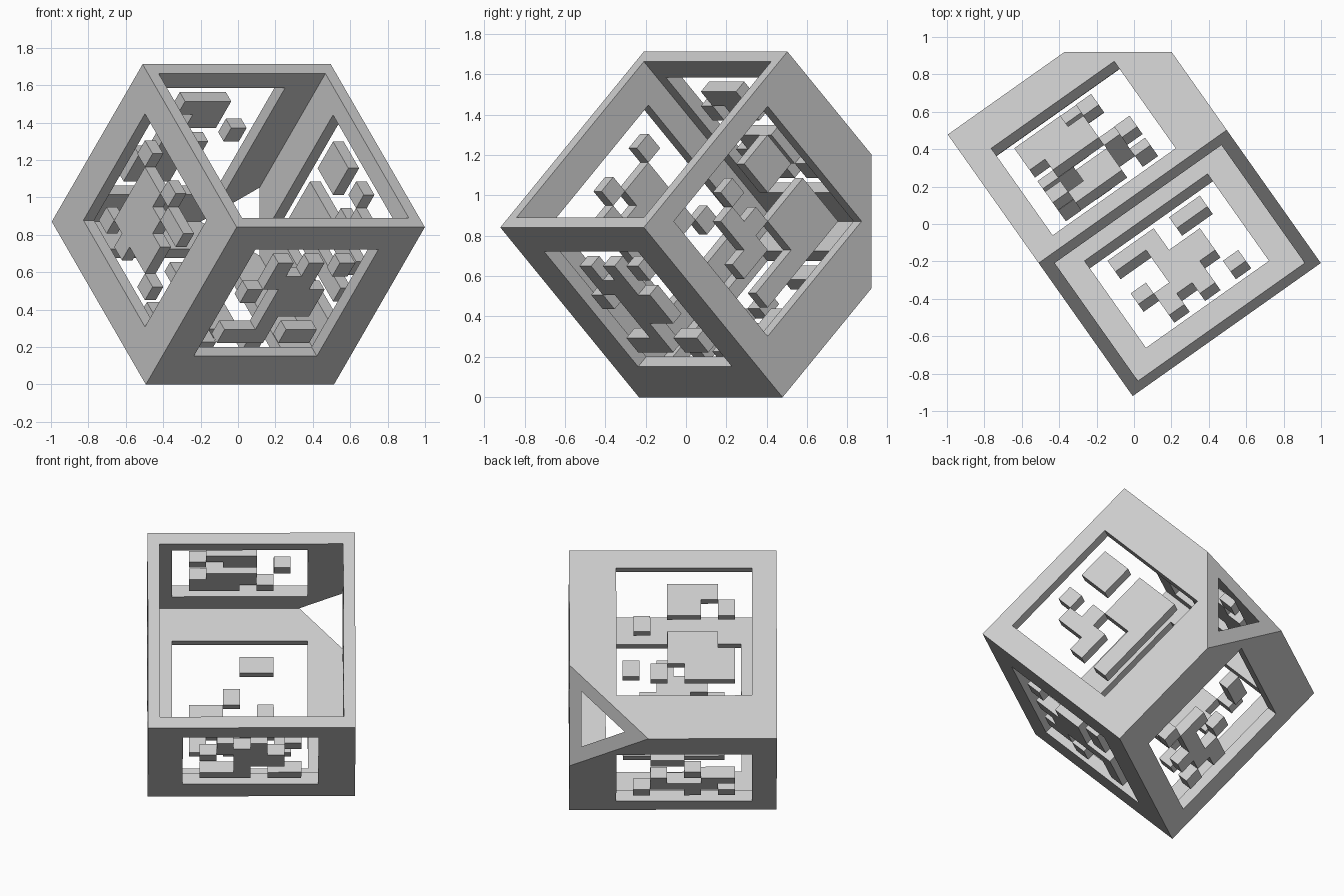
import bpy, bmesh
from math import sqrt
from mathutils import Matrix, Vector

if "Cube" in bpy.data.objects:
    bpy.data.objects.remove(bpy.data.objects["Cube"])

grey = bpy.data.materials.new("light_grey")
grey.use_nodes = True
grey.diffuse_color = (0.6, 0.6, 0.6, 1)
grey.node_tree.nodes["Principled BSDF"].inputs["Base Color"].default_value = (0.6, 0.6, 0.6, 1)

# The box stands on a corner: its own axes a, b, c all lean equally towards +y
h, s, d = sqrt(1 / 3), sqrt(1 / 6), sqrt(1 / 2)
AXES = Matrix(((2 * s, -s, -s), (h, h, h), (0, d, -d))).to_4x4()
TILT = Matrix.Translation((-0.007, -0.92, 0.841)) @ AXES

SIZE = (1.232, 1.232, 1.19)
WALL = 0.07
CELL = 0.1007
CUT_Y = 0.92


def add_box(bm, low, high):
    low, high = Vector(low), Vector(high)
    m = Matrix.Translation((low + high) / 2) @ Matrix.Diagonal((high - low).to_4d())
    m[3][3] = 1
    bmesh.ops.create_cube(bm, size=1, matrix=m)


def make_object(name, boxes, matrix=TILT):
    bm = bmesh.new()
    for low, high in boxes:
        add_box(bm, low, high)
    bmesh.ops.transform(bm, matrix=matrix, verts=bm.verts)
    bmesh.ops.recalc_face_normals(bm, faces=bm.faces)
    mesh = bpy.data.meshes.new(name)
    bm.to_mesh(mesh)
    bm.free()
    mesh.materials.append(grey)
    obj = bpy.data.objects.new(name, mesh)
    bpy.context.collection.objects.link(obj)
    return obj


def subtract(obj, cutter):
    mod = obj.modifiers.new("cut", "BOOLEAN")
    mod.operation, mod.solver, mod.object = "DIFFERENCE", "EXACT", cutter
    graph = bpy.context.evaluated_depsgraph_get()
    mesh = bpy.data.meshes.new_from_object(obj.evaluated_get(graph))
    obj.modifiers.clear()
    obj.data = mesh
    bpy.data.objects.remove(cutter)


# Panels: wall axis, far side or near side, row axis, column axis,
# window start along rows and columns, and the inner tiles of the window
A, B, C = 0, 1, 2
PANELS = {
    "left_wall": (A, False, C, B, 0.172, 0.224,
                  ("..#..#", "##.##.", "..###.", ".####.", ".####.", "#..#.#")),
    "right_wall": (A, True, C, B, 0.107, 0.15,
                   ("..#.##", ".#..##", ".##...", "##.###", "...###", "######")),
    "lower_wall": (B, False, C, A, 0.17, 0.207,
                   (".#.#.#", ".###..", "#.###.", "..###.", "..#...", "###.##")),
    "upper_wall": (B, True, C, A, 0.11, 0.147,
                   (".###..", "#.##..", ".....#", ".###..", "####..", "###.#.")),
    "back_wall": (C, True, B, A, 0.15, 0.147,
                  ("#.#..#", ".####.", "##..#.", "..#...", "......", "...##.")),
}


def span(axis, far, row_axis, col_axis, rows, cols, extra=0):
    """Low and high corners of a block set into one wall."""
    low, high = [0, 0, 0], [0, 0, 0]
    start = SIZE[axis] - WALL if far else 0
    low[axis], high[axis] = start - extra, start + WALL + extra
    low[row_axis], high[row_axis] = rows
    low[col_axis], high[col_axis] = cols
    return low, high


# Open box with five walls
shell = make_object("box_shell", [((0, 0, 0), SIZE)])
inner = [v - WALL for v in SIZE]
subtract(shell, make_object("cavity_cutter", [((WALL, WALL, -0.2), inner)]))

for name, (axis, far, ra, ca, r0, c0, tiles) in PANELS.items():
    # Square window through the wall
    window = span(axis, far, ra, ca, (r0, r0 + 8 * CELL), (c0, c0 + 8 * CELL), 0.03)
    subtract(shell, make_object("window_cutter", [window]))

    # Floating tiles, one bar for each run in a row
    bars = []
    for r, line in enumerate(tiles, 1):
        col = 0
        while col < len(line):
            end = col
            while end < len(line) and line[end] == "#":
                end += 1
            if end > col:
                bars.append(span(axis, far, ra, ca,
                                 (r0 + r * CELL, r0 + (r + 1) * CELL),
                                 (c0 + (col + 1) * CELL, c0 + (end + 1) * CELL)))
            col = end + 1
    make_object(name + "_tiles", bars)

# Slice off the rear corner
subtract(shell, make_object("corner_cutter", [((-2, CUT_Y, -1), (2, 2, 3))],
                            Matrix.Identity(4)))
shell.name = "box_shell"
